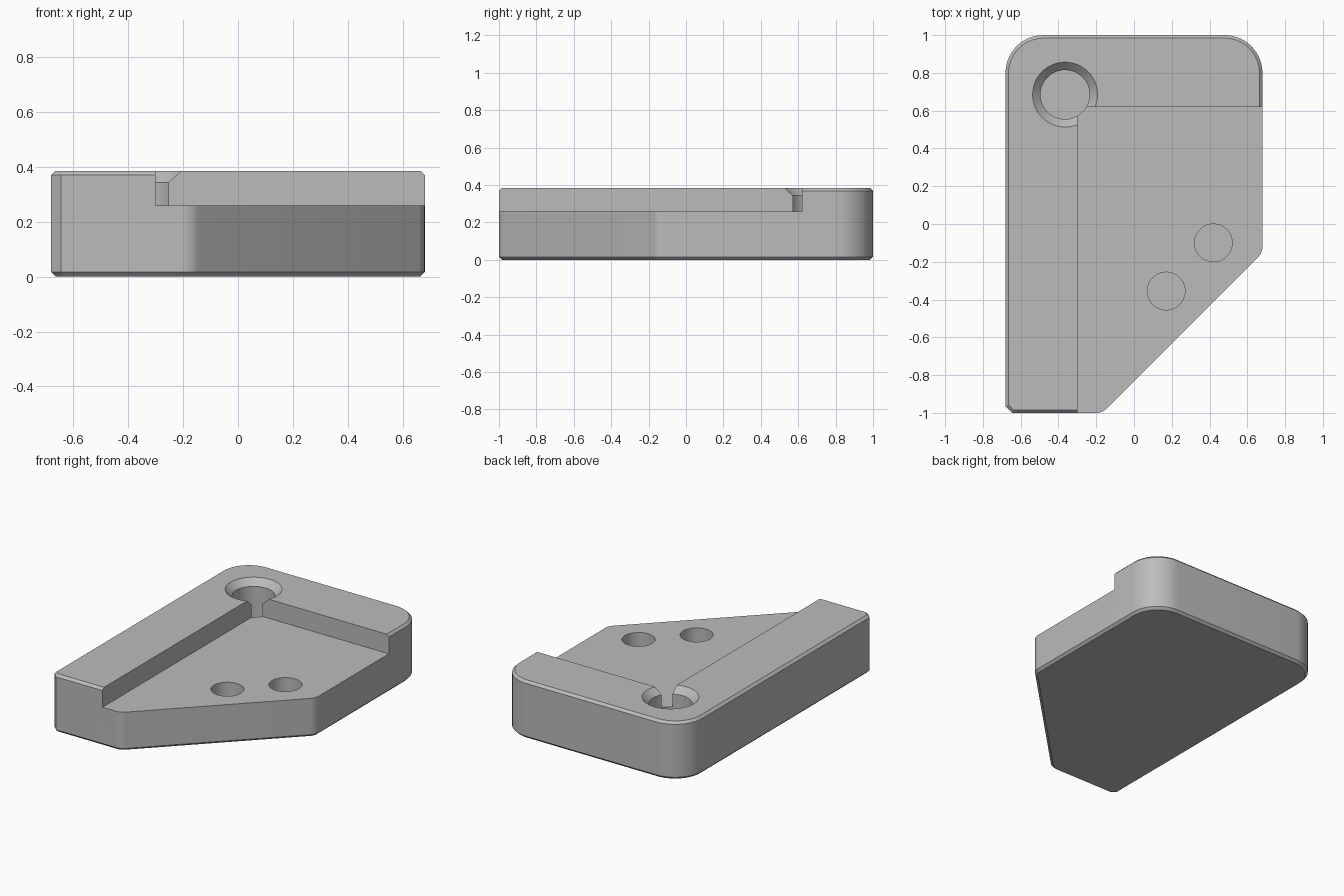
import bpy, bmesh, math
from mathutils import Vector

if "Cube" in bpy.data.objects:
    bpy.data.objects.remove(bpy.data.objects["Cube"], do_unlink=True)

TOP, FLOOR, CHAMFER = 0.385, 0.258, 0.016

grey = bpy.data.materials.new("plain grey")
grey.use_nodes = True
grey.diffuse_color = (0.5, 0.5, 0.5, 1)
grey.node_tree.nodes["Principled BSDF"].inputs["Base Color"].default_value = (0.5, 0.5, 0.5, 1)


def rounded(corners):
    """Counter-clockwise convex outline from (x, y, radius, segments) corners."""
    pts = [Vector(c[:2]) for c in corners]
    out = []
    for i, (x, y, r, seg) in enumerate(corners):
        p = pts[i]
        a = (p - pts[i - 1]).normalized()
        b = (pts[(i + 1) % len(pts)] - p).normalized()
        turn = math.atan2(a.x * b.y - a.y * b.x, a.dot(b))
        start = p - a * r * math.tan(turn / 2)
        centre = start + Vector((-a.y, a.x)) * r
        heading = math.atan2(start.y - centre.y, start.x - centre.x)
        for k in range(seg + 1):
            t = heading + turn * k / seg
            out.append(centre + r * Vector((math.cos(t), math.sin(t))))
    return out


def inset(outline, d):
    """Move every side of the outline inward by d."""
    out = []
    for i, p in enumerate(outline):
        a = (p - outline[i - 1]).normalized()
        b = (outline[(i + 1) % len(outline)] - p).normalized()
        n = Vector((-a.y, a.x)) + Vector((-b.y, b.x))
        out.append(p + n * (2 * d / n.length_squared))
    return out


def circle(x, y, r, n=48):
    return [Vector((x + r * math.cos(math.tau * k / n), y + r * math.sin(math.tau * k / n)))
            for k in range(n)]


def loft(name, layers):
    """Closed solid through (outline, z) layers, bottom to top."""
    bm = bmesh.new()
    rings = [[bm.verts.new((p.x, p.y, z)) for p in o] for o, z in layers]
    bm.faces.new(rings[0][::-1])
    bm.faces.new(rings[-1])
    n = len(rings[0])
    for low, high in zip(rings, rings[1:]):
        for i in range(n):
            j = (i + 1) % n
            bm.faces.new((low[i], low[j], high[j], high[i]))
    mesh = bpy.data.meshes.new(name)
    bm.to_mesh(mesh)
    bm.free()
    mesh.materials.append(grey)
    obj = bpy.data.objects.new(name, mesh)
    bpy.context.collection.objects.link(obj)
    return obj


# Block with rounded back corners, clipped front corner and chamfered rims
outline = rounded([(-0.68, -1, 0.036, 1), (-0.168, -1, 0.08, 6), (0.68, -0.152, 0.08, 6),
                   (0.68, 1, 0.2, 14), (-0.68, 1, 0.2, 14)])
small = inset(outline, CHAMFER)
block = loft("corner_block", [(small, 0), (outline, CHAMFER),
                              (outline, TOP - CHAMFER), (small, TOP)])

# Pocket, countersunk corner hole and two blind holes
pocket = [Vector(p) for p in ((-0.30, -1.2), (0.9, -1.2), (0.9, 0.62), (-0.30, 0.62))]
cutters = [loft("pocket_cutter", [(pocket, FLOOR), (pocket, 0.6)])]
hx, hy, hr, sink = -0.365, 0.685, 0.13, 0.042
cutters.append(loft("corner_hole_cutter", [
    (circle(hx, hy, hr), 0.06), (circle(hx, hy, hr), TOP - sink),
    (circle(hx, hy, hr + 2 * sink), TOP + sink)]))
for x, y in ((0.17, -0.355), (0.42, -0.10)):
    cutters.append(loft("blind_hole_cutter", [(circle(x, y, 0.1), 0.06), (circle(x, y, 0.1), 0.5)]))

for c in cutters:
    c.hide_render = True
    mod = block.modifiers.new(c.name, "BOOLEAN")
    mod.operation, mod.solver, mod.object = "DIFFERENCE", "EXACT", c

# Bake the cuts and drop the cutters
bpy.context.view_layer.update()
result = bpy.data.meshes.new_from_object(
    block.evaluated_get(bpy.context.evaluated_depsgraph_get()))
block.modifiers.clear()
block.data = result
for c in cutters:
    bpy.data.objects.remove(c, do_unlink=True)

bpy.ops.object.select_all(action="DESELECT")
block.select_set(True)
bpy.context.view_layer.objects.active = block
bpy.ops.object.shade_smooth_by_angle(angle=math.radians(30))
